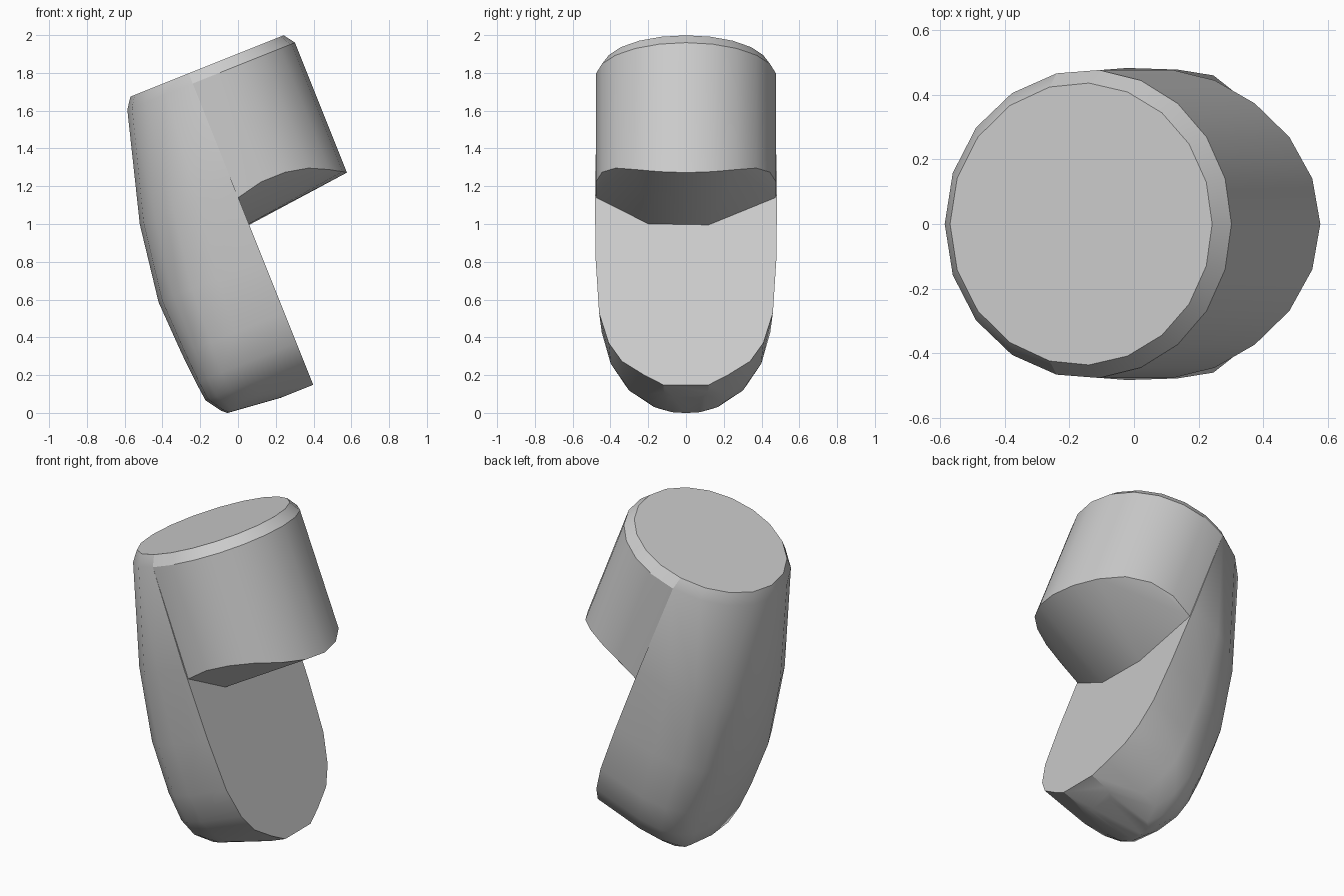
import bpy, bmesh
from math import radians, cos, sin, pi, acos
from mathutils import Matrix

if "Cube" in bpy.data.objects:
    bpy.data.objects.remove(bpy.data.objects["Cube"])

TILT = Matrix.Rotation(radians(-21.8), 4, 'Y')   # the whole form leans to one side
SPLIT = 0.425                                    # plane shared by body and head
CENTRE, RADIUS = 0.53, 0.478                     # cylinder of the head
TOP_RADIUS, TOP, BEVEL = 0.437, 1.766, 1.708     # bevelled top rim

grey = bpy.data.materials.new("plain_grey")
grey.use_nodes = True
grey.diffuse_color = (0.6, 0.6, 0.6, 1)
grey.node_tree.nodes["Principled BSDF"].inputs["Base Color"].default_value = (0.6, 0.6, 0.6, 1)


def convex_part(name, points):
    """Wrap points in a convex skin, lean it, and shade it smooth with sharp edges."""
    bm = bmesh.new()
    for p in points:
        bm.verts.new(p)
    bmesh.ops.convex_hull(bm, input=bm.verts[:])
    bmesh.ops.delete(bm, geom=[v for v in bm.verts if not v.link_faces], context='VERTS')
    bmesh.ops.dissolve_limit(bm, angle_limit=radians(1), verts=bm.verts[:], edges=bm.edges[:])
    bmesh.ops.transform(bm, matrix=TILT, verts=bm.verts[:])
    bmesh.ops.recalc_face_normals(bm, faces=bm.faces[:])
    mesh = bpy.data.meshes.new(name)
    bm.to_mesh(mesh)
    bm.free()
    mesh.materials.append(grey)
    obj = bpy.data.objects.new(name, mesh)
    bpy.context.collection.objects.link(obj)
    bpy.ops.object.select_all(action='DESELECT')
    obj.select_set(True)
    bpy.context.view_layer.objects.active = obj
    bpy.ops.object.shade_smooth_by_angle(angle=radians(28))


def half_round(left, half, height, power, steps=10):
    """Half a rounded section, flat along the split plane."""
    ring = []
    for i in range(steps + 1):
        a = pi * i / steps - pi / 2
        c, s = max(cos(a), 0), sin(a)
        y = half * abs(s) ** (2 / power) * (1 if s > 0 else -1)
        ring.append((SPLIT - (SPLIT - left) * c ** (2 / power), y, height))
    return ring


def rim_arc(radius, height, side, steps):
    """Part of the head circle on one side of the split plane; height depends on y."""
    limit = acos(side * (SPLIT - CENTRE) / radius)
    arc = []
    for i in range(steps + 1):
        a = limit * (2 * i / steps - 1)
        y = radius * sin(a)
        arc.append((CENTRE + side * radius * cos(a), y, height(y)))
    return arc


def top_rim(side, steps):
    return (rim_arc(TOP_RADIUS, lambda y: TOP, side, steps)
            + rim_arc(RADIUS, lambda y: BEVEL, side, steps))


# Body: sections from the boxy foot upwards (left, half width, height, power)
sections = [(0.243, 0.12, -0.010, 4), (-0.052, 0.13, 0.020, 4), (-0.08, 0.22, 0.045, 4),
            (-0.135, 0.34, 0.125, 3.6), (-0.147, 0.41, 0.23, 3.6), (-0.16, 0.46, 0.4, 3.2),
            (-0.173, 0.478, 0.7, 2.8), (-0.112, 0.483, 1.12, 2.4)]
body = [p for s in sections for p in half_round(*s)]
convex_part("body", body + top_rim(-1, 8))

# Head: bevelled cylinder with a shallow, sloping underside
head = top_rim(1, 12)
head += rim_arc(RADIUS, lambda y: min(0.967 + 0.7 * y * y, 1.09), 1, 12)
head += [(SPLIT, side * 0.475, 1.058) for side in (-1, 1)]
head += [(SPLIT, -0.2, 0.908), (SPLIT, 0.12, 0.902)]
convex_part("head", head)
